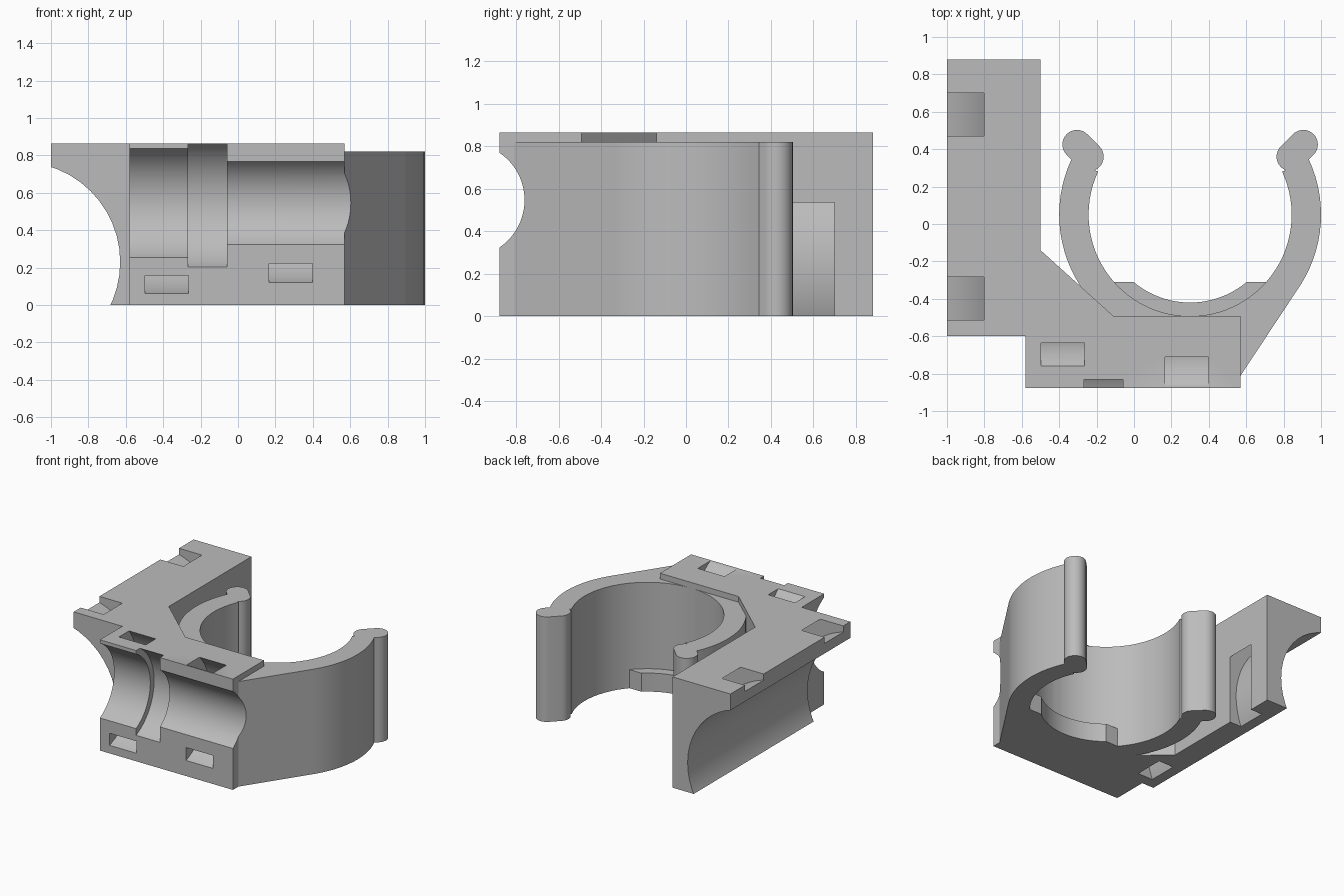
import bpy, bmesh
from math import sin, cos, radians, pi

cube = bpy.data.objects.get("Cube")
if cube:
    bpy.data.objects.remove(cube, do_unlink=True)

plastic = bpy.data.materials.new("grey plastic")
plastic.use_nodes = True
grey = (0.5, 0.5, 0.5, 1)
plastic.diffuse_color = grey
plastic.node_tree.nodes["Principled BSDF"].inputs["Base Color"].default_value = grey


def arc(center, r, a0, a1, n=40):
    """Points along an arc, angles in degrees."""
    angles = [radians(a0 + (a1 - a0) * i / n) for i in range(n + 1)]
    return [(center[0] + r * cos(a), center[1] + r * sin(a)) for a in angles]


def band(center, r_in, r_out, a0, a1, n=40):
    """Closed outline of a curved strip."""
    return arc(center, r_out, a0, a1, n) + arc(center, r_in, a1, a0, n)


def disc(center, r, n=64):
    return arc(center, r, 0, 360, n)[:-1]


def prism(name, outline, axis, lo, hi):
    """Extrude a flat outline along one axis."""
    place = {"x": lambda u, v, t: (t, u, v),
             "y": lambda u, v, t: (u, t, v),
             "z": lambda u, v, t: (u, v, t)}[axis]
    bm = bmesh.new()
    low = [bm.verts.new(place(u, v, lo)) for u, v in outline]
    high = [bm.verts.new(place(u, v, hi)) for u, v in outline]
    bm.faces.new(low)
    bm.faces.new(high)
    for i in range(len(low)):
        j = (i + 1) % len(low)
        bm.faces.new((low[i], low[j], high[j], high[i]))
    bmesh.ops.recalc_face_normals(bm, faces=bm.faces)
    mesh = bpy.data.meshes.new(name)
    bm.to_mesh(mesh)
    bm.free()
    mesh.materials.append(plastic)
    obj = bpy.data.objects.new(name, mesh)
    bpy.context.collection.objects.link(obj)
    return obj


# Corner body carrying both channels
TOP, CLIP_TOP = 0.865, 0.82
bracket = prism("bracket", [
    (-1, 0.88), (-0.5, 0.88), (-0.5, -0.14), (-0.11, -0.492), (0.57, -0.492),
    (0.57, -0.877), (-0.58, -0.877), (-0.58, -0.6), (-1, -0.6)], "z", 0, TOP)

# Open pipe clip, its bulb ends, side web and bottom stop lip
CLIP = (0.3, 0.05)
adds = [prism("clip_ring", band(CLIP, 0.543, 0.7, 155, 385, 56), "z", 0, CLIP_TOP)]
for name, side in (("left", 1), ("right", -1)):
    cx = CLIP[0]
    bulb = (arc((0.605, 0.425), 0.078, -45, 135, 16)
            + arc((0.54, 0.36), 0.078, 135, 315, 16))
    adds.append(prism(name + "_clip_bulb", [(cx + side * u, v) for u, v in bulb],
                      "z", 0, CLIP_TOP))
adds.append(prism("clip_web", [(0.3, -0.6), (0.5, -0.81), (0.57, -0.81),
                               (0.883, -0.337), (0.8, -0.31)], "z", 0, CLIP_TOP))
lip = [p for p in arc(CLIP, 0.47, 230, 310, 24)]
lip = ([(-0.16, -0.31), (0, -0.31)] + lip + [(0.6, -0.31), (0.76, -0.31)]
       + arc(CLIP, 0.6, 318, 222, 24))
adds.append(prism("stop_lip", lip, "z", 0, 0.145))

# Stepped front channel and long side channel
FRONT, SIDE = (-1.03, 0.546), (-1.165, 0.23)
cuts = [prism("front_channel_" + name, disc(FRONT, r), "x", lo, hi)
        for name, r, lo, hi in (("wide", 0.329, -0.7, -0.2),
                                ("groove", 0.376, -0.267, -0.06),
                                ("narrow", 0.27, -0.1, 0.8))]
cuts.append(prism("side_channel", disc(SIDE, 0.535, 48), "y", -0.8, 1))

# Curved strap tunnels around the channels
for name, lo, r_in, r_out in (("outer", -0.497, 0.418, 0.507),
                              ("inner", 0.165, 0.358, 0.451)):
    cuts.append(prism(name + "_front_tunnel", band(FRONT, r_in, r_out, -100, 100),
                      "x", lo, lo + 0.232))
for name, lo in (("back", 0.47), ("front", -0.513)):
    cuts.append(prism(name + "_side_tunnel", band(SIDE, 0.61, 0.732, -60, 120),
                      "y", lo, lo + 0.23))


# Merge the added parts, then carve the cutters
for operation, tools in (("UNION", adds), ("DIFFERENCE", cuts)):
    for tool in tools:
        tool.hide_render = True
        mod = bracket.modifiers.new(tool.name, "BOOLEAN")
        mod.operation = operation
        mod.solver = "EXACT"
        mod.object = tool

graph = bpy.context.evaluated_depsgraph_get()
merged = bpy.data.meshes.new_from_object(bracket.evaluated_get(graph))
bracket.modifiers.clear()
bracket.data = merged
for tool in adds + cuts:
    bpy.data.objects.remove(tool, do_unlink=True)

# Smooth the curved walls and keep the edges crisp
bpy.ops.object.select_all(action="DESELECT")
bracket.select_set(True)
bpy.context.view_layer.objects.active = bracket
bpy.ops.object.shade_smooth_by_angle(angle=pi / 6)
